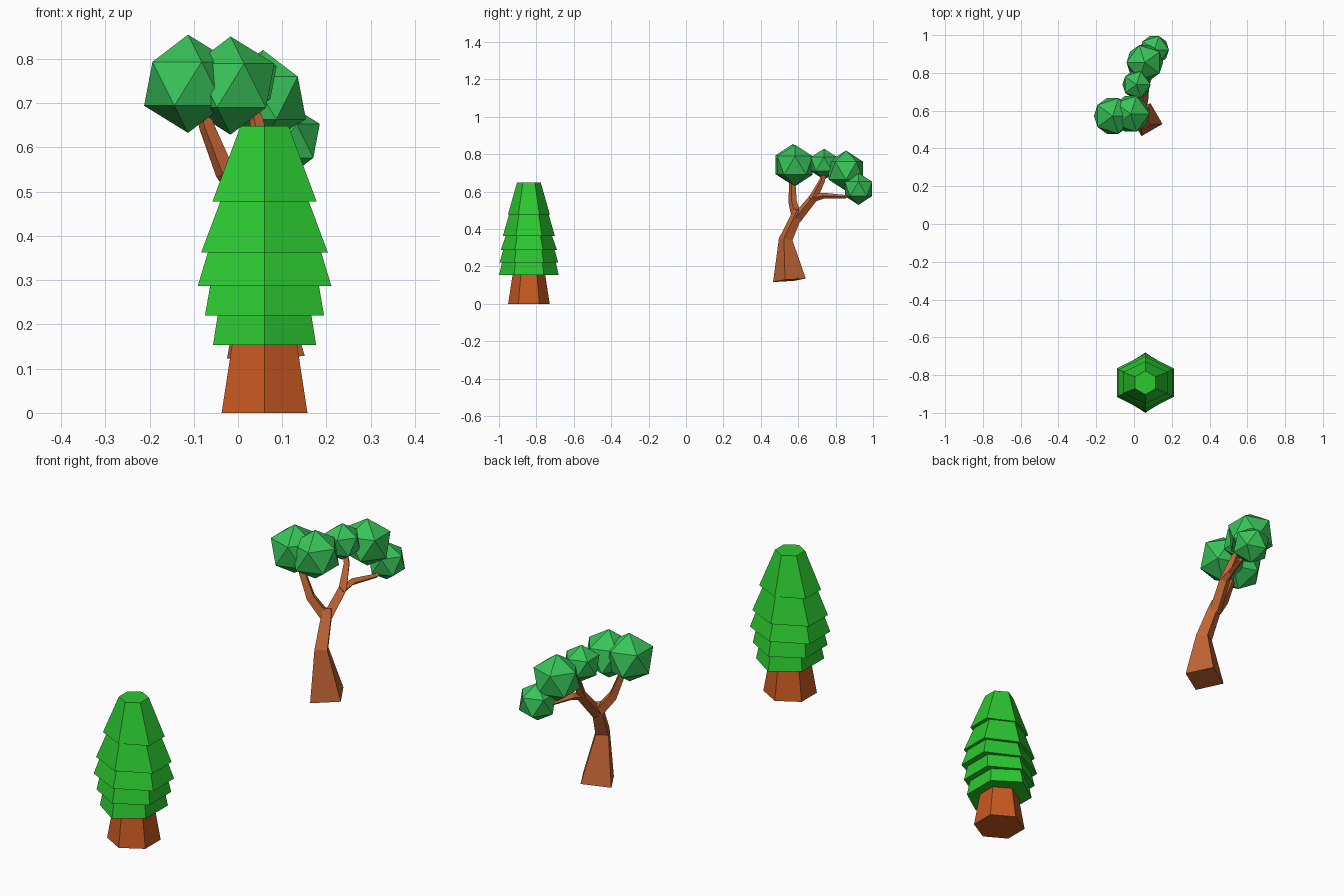
import bpy, bmesh
from math import sin, cos, radians
from mathutils import Vector

if "Cube" in bpy.data.objects:
    bpy.data.objects.remove(bpy.data.objects["Cube"])


def material(name, rgb):
    m = bpy.data.materials.new(name)
    m.diffuse_color = (*rgb, 1)
    m.use_nodes = True
    m.node_tree.nodes["Principled BSDF"].inputs["Base Color"].default_value = m.diffuse_color
    return m


needle_green = material("needle_green", (0.025, 0.58, 0.03))
leaf_green = material("leaf_green", (0.04, 0.55, 0.10))
conifer_bark = material("conifer_bark", (0.58, 0.10, 0.015))
branch_bark = material("branch_bark", (0.55, 0.13, 0.035))


def loft(name, rings, mat):
    """Closed flat-faced skin through rings of equal point count."""
    bm = bmesh.new()
    loops = [[bm.verts.new(p) for p in ring] for ring in rings]
    n = len(loops[0])
    for a, b in zip(loops, loops[1:]):
        for i in range(n):
            j = (i + 1) % n
            bm.faces.new((a[i], a[j], b[j], b[i]))
    bm.faces.new(loops[0][::-1])
    bm.faces.new(loops[-1])
    bmesh.ops.recalc_face_normals(bm, faces=bm.faces)
    me = bpy.data.meshes.new(name)
    bm.to_mesh(me)
    bm.free()
    me.materials.append(mat)
    ob = bpy.data.objects.new(name, me)
    bpy.context.collection.objects.link(ob)
    return ob


def hexagon(z, hx, hy, cx=0.06, cy=-0.84):
    """Hexagon with points on +-y, half-width hx and half-depth hy."""
    return [(cx + hx / cos(radians(30)) * cos(radians(90 + 60 * k)),
             cy + hy * sin(radians(90 + 60 * k)), z) for k in range(6)]


def limb(name, path, angle=-15):
    """Square tapering limb; path items are (x, y, z, corner radius)."""
    pts = [Vector(p[:3]) for p in path]
    rings = []
    for i, p in enumerate(pts):
        before = (p - pts[i - 1]).normalized() if i else Vector()
        after = (pts[i + 1] - p).normalized() if i + 1 < len(pts) else Vector()
        q = Vector((0, 0, 1)).rotation_difference(before + after)
        r = path[i][3]
        rings.append([p + q @ Vector((r * cos(radians(angle + 90 * k)),
                                      r * sin(radians(angle + 90 * k)), 0))
                      for k in range(4)])
    return loft(name, rings, branch_bark)


# Conifer: hexagonal trunk and one stepped crown
loft("conifer_trunk", [hexagon(0, 0.097, 0.111), hexagon(0.157, 0.073, 0.087)],
     conifer_bark)
tiers = [  # z, half-width, half-depth; pairs form the overhanging tiers
    (0.153, 0.1165, 0.160), (0.220, 0.106, 0.144),
    (0.220, 0.1346, 0.157), (0.287, 0.123, 0.138),
    (0.287, 0.151, 0.151), (0.363, 0.128, 0.124),
    (0.363, 0.143, 0.139), (0.478, 0.100, 0.106),
    (0.478, 0.1176, 0.112), (0.649, 0.054, 0.063)]
loft("conifer_crown", [hexagon(*t) for t in tiers], needle_green)

# Branching tree: trunk and limbs
limb("tree_trunk", [(0.063, 0.553, 0.126, 0.091), (0.050, 0.533, 0.345, 0.038),
                    (0.036, 0.590, 0.470, 0.030), (0.033, 0.600, 0.500, 0.024)])
limb("left_branch", [(0.034, 0.592, 0.460, 0.027), (-0.030, 0.570, 0.545, 0.023),
                     (-0.070, 0.568, 0.645, 0.018), (-0.085, 0.572, 0.700, 0.015)])
limb("right_branch", [(0.035, 0.590, 0.455, 0.028), (0.055, 0.680, 0.565, 0.024),
                      (0.042, 0.728, 0.660, 0.016), (0.020, 0.740, 0.720, 0.012)])
limb("side_branch", [(0.055, 0.665, 0.560, 0.020), (0.066, 0.735, 0.578, 0.016),
                     (0.107, 0.850, 0.573, 0.010), (0.110, 0.900, 0.600, 0.008)])

# Foliage: twenty-sided clumps (x, y, z, radius, turn)
clumps = [(-0.113, 0.572, 0.744, 0.111, 0), (-0.017, 0.583, 0.740, 0.111, 0),
          (0.013, 0.738, 0.747, 0.083, 0), (0.057, 0.855, 0.712, 0.108, 36),
          (0.108, 0.922, 0.615, 0.086, 0)]
for i, (x, y, z, r, turn) in enumerate(clumps):
    bpy.ops.mesh.primitive_ico_sphere_add(subdivisions=1, radius=r, location=(x, y, z),
                                          rotation=(0, 0, radians(turn)))
    ob = bpy.context.object
    ob.name = f"leaf_clump_{i + 1}"
    ob.data.materials.append(leaf_green)
